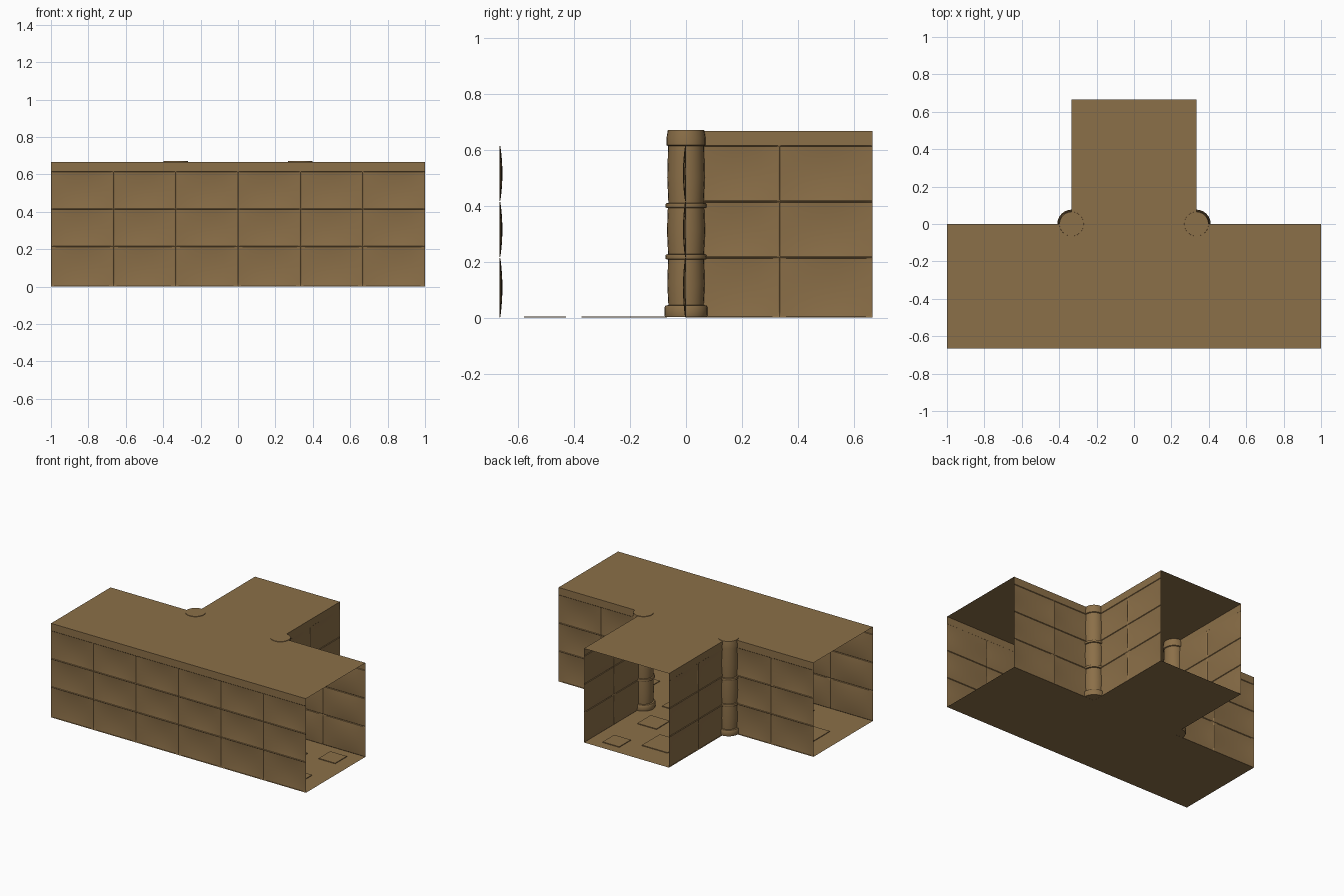
import bpy, bmesh, math, random
from mathutils import Vector

if "Cube" in bpy.data.objects:
    bpy.data.objects.remove(bpy.data.objects["Cube"])

random.seed(4)
T = 1 / 3            # panel width
H = 0.667            # ceiling height
stone = bpy.data.materials.new("brown stone")
stone.diffuse_color = (0.26, 0.16, 0.065, 1)
stone.use_nodes = True
stone.node_tree.nodes["Principled BSDF"].inputs["Base Color"].default_value = stone.diffuse_color


def finish(bm, name, smooth=None):
    me = bpy.data.meshes.new(name)
    bm.to_mesh(me)
    bm.free()
    me.materials.append(stone)
    if smooth:
        me.shade_smooth()
        me.set_sharp_from_angle(angle=math.radians(smooth))
    ob = bpy.data.objects.new(name, me)
    bpy.context.collection.objects.link(ob)
    return ob


def wall(name, start, end, inward):
    """Single-skin wall: three rows of pillowed blocks and a plain top band."""
    bm = bmesh.new()
    a, b, n = Vector((*start, 0)), Vector((*end, 0)), Vector((*inward, 0))
    cols = round((b - a).length / T)
    rows = [0, 0.215, 0.415, 0.615]
    steps = [0, 0.016, 0.1, 0.22, 0.36, 0.5, 0.64, 0.78, 0.9, 0.984, 1]
    for c in range(cols):
        for r in range(3):
            lean = random.uniform(0.8, 1.4)
            grid = []
            for v in steps:
                line = []
                for u in steps:
                    edge = u in (0, 1) or v in (0, 1)
                    d = 0 if edge else 0.003 + 0.008 * math.sin(math.pi * u ** lean) ** 0.7 * math.sin(math.pi * v) ** 0.8
                    p = a.lerp(b, (c + u) / cols) + n * d
                    p.z = rows[r] + v * (rows[r + 1] - rows[r])
                    line.append(bm.verts.new(p))
                grid.append(line)
            for i in range(len(steps) - 1):
                for j in range(len(steps) - 1):
                    bm.faces.new((grid[i][j], grid[i][j + 1], grid[i + 1][j + 1], grid[i + 1][j]))
    # top band
    band = [a + Vector((0, 0, 0.615)), b + Vector((0, 0, 0.615)),
            b + Vector((0, 0, H)), a + Vector((0, 0, H))]
    bm.faces.new([bm.verts.new(p) for p in band])
    bmesh.ops.remove_doubles(bm, verts=bm.verts, dist=0.0002)
    for f in bm.faces:
        f.normal_update()
    if sum(f.normal.dot(n) for f in bm.faces) < 0:
        bmesh.ops.reverse_faces(bm, faces=bm.faces)
    finish(bm, name, 28)


def tee(name, z, flip):
    """T-shaped sheet."""
    pts = [(-1, -2 * T), (1, -2 * T), (1, 0), (T, 0), (T, 2 * T), (-T, 2 * T), (-T, 0), (-1, 0)]
    bm = bmesh.new()
    f = bm.faces.new([bm.verts.new((x, y, z)) for x, y in pts])
    if flip:
        f.normal_flip()
    finish(bm, name)


# floor and ceiling
tee("floor", 0, False)
tee("ceiling", H, True)

# walls: one long front wall, mirrored wings and stem sides
wall("front_wall", (-1, -2 * T), (1, -2 * T), (0, 1))
for side, s in (("left", -1), ("right", 1)):
    wall(side + "_wing_wall", (s * T, 0), (s, 0), (0, -1))
    wall(side + "_stem_wall", (s * T, 0), (s * T, 2 * T), (-s, 0))

# raised floor slabs
bm = bmesh.new()
for cx, cy in ((-2 * T, -T), (0, -T), (2 * T, -T), (0, T)):
    for dx, dy, w in ((-0.1, 0.06, 0.2), (0.17, 0.2, 0.13), (0.14, -0.17, 0.15)):
        g = bmesh.ops.create_cube(bm, size=1)["verts"]
        bmesh.ops.scale(bm, vec=(w, w, 0.005), verts=g)
        bmesh.ops.translate(bm, vec=(cx + dx, cy + dy, 0.0025), verts=g)
finish(bm, "floor_slabs")

# corner columns with bands, turned from a profile
profile = [(0, 0.002), (0.075, 0.002), (0.077, 0.01), (0.077, 0.036), (0.073, 0.043), (0.063, 0.045),
           (0.067, 0.12), (0.064, 0.207), (0.072, 0.209), (0.074, 0.216), (0.072, 0.225), (0.064, 0.227),
           (0.068, 0.31), (0.065, 0.391), (0.072, 0.393), (0.074, 0.4), (0.072, 0.408), (0.063, 0.41),
           (0.067, 0.5), (0.064, 0.613), (0.07, 0.616), (0.07, 0.64), (0.065, 0.67), (0, 0.67)]
for side, s in (("left", -1), ("right", 1)):
    bm = bmesh.new()
    vs = [bm.verts.new((r, 0, z)) for r, z in profile]
    es = [bm.edges.new(p) for p in zip(vs, vs[1:])]
    bmesh.ops.spin(bm, geom=vs + es, cent=(0, 0, 0), axis=(0, 0, 1), angle=math.tau, steps=24)
    bmesh.ops.remove_doubles(bm, verts=bm.verts, dist=0.0001)
    bmesh.ops.recalc_face_normals(bm, faces=bm.faces)
    finish(bm, side + "_column", 35).location = (s * T, 0, 0)
